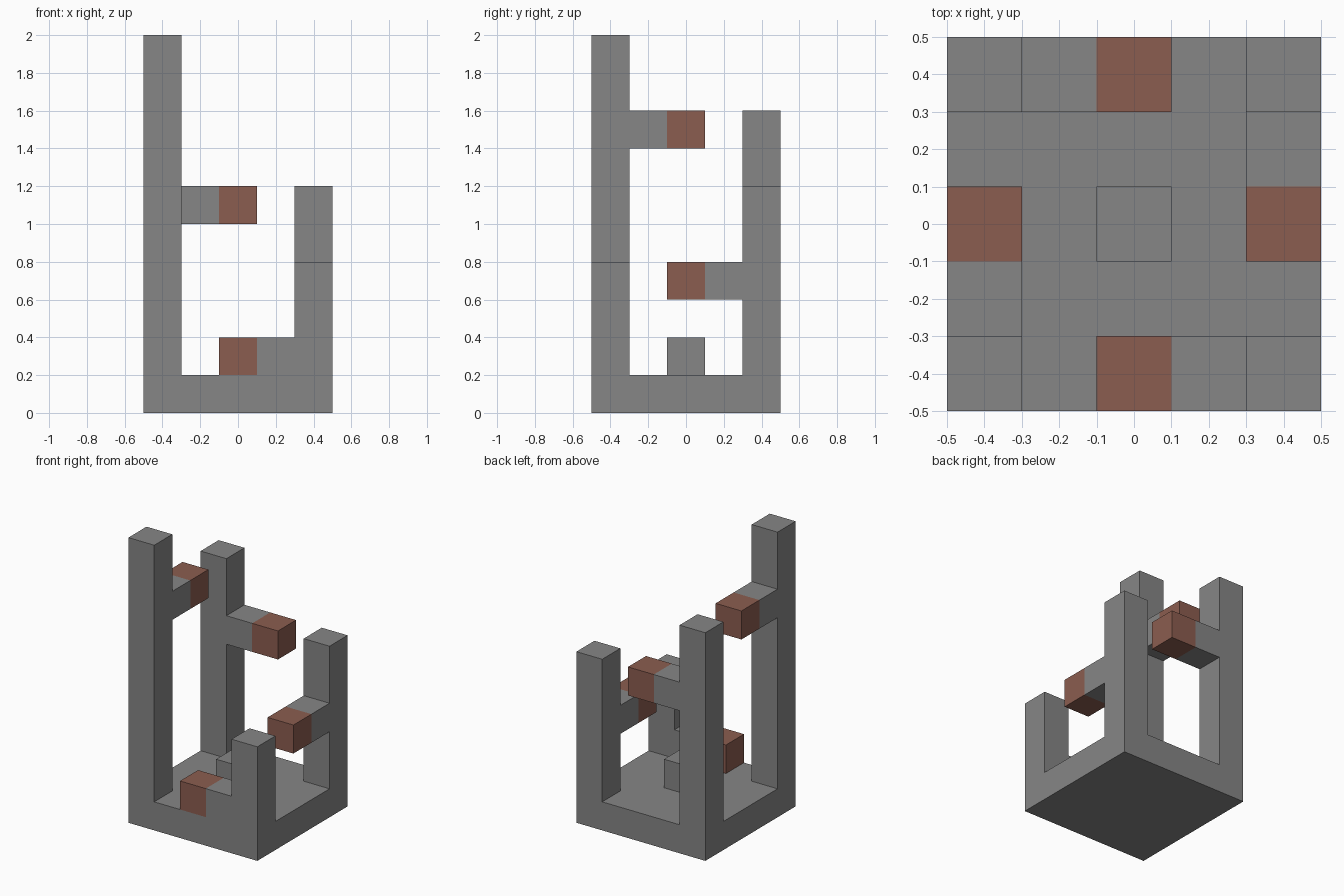
import bpy
import bmesh
from math import pi
from mathutils import Matrix, Vector

default = bpy.data.objects.get("Cube")
if default:
    bpy.data.objects.remove(default, do_unlink=True)


def make_material(name, colour):
    mat = bpy.data.materials.new(name)
    mat.use_nodes = True
    mat.diffuse_color = colour
    mat.node_tree.nodes["Principled BSDF"].inputs["Base Color"].default_value = colour
    return mat


grey = make_material("stone grey", (0.24, 0.24, 0.24, 1))
brown = make_material("clay brown", (0.26, 0.11, 0.08, 1))


def box(name, low, high, mat, turn=0, hidden=()):
    """Box between two corners, turned in quarter turns about z.
    Faces pointing along the hidden directions are left out where parts join."""
    low, high = Vector(low), Vector(high)
    bm = bmesh.new()
    bmesh.ops.create_cube(bm, size=1)
    bm.normal_update()
    joined = [f for f in bm.faces if any(f.normal.dot(Vector(d)) > 0.9 for d in hidden)]
    bmesh.ops.delete(bm, geom=joined, context='FACES_ONLY')
    bm.transform(Matrix.Rotation(turn * pi / 2, 4, 'Z')
                 @ Matrix.Translation((low + high) / 2)
                 @ Matrix.Diagonal((*(high - low), 1)))
    mesh = bpy.data.meshes.new(name)
    bm.to_mesh(mesh)
    bm.free()
    mesh.materials.append(mat)
    obj = bpy.data.objects.new(name, mesh)
    bpy.context.scene.collection.objects.link(obj)


DOWN, LEFT, RIGHT = (0, 0, -1), (1, 0, 0), (-1, 0, 0)
HALF, INNER, STEP = 0.5, 0.3, 0.1   # outer edge, post inner edge, half step width
THICK = 0.2

# Base slab and the low centre block
box("base", (-HALF, -HALF, 0), (HALF, HALF, THICK), grey)
box("centre_block", (-STEP, -STEP, THICK), (STEP, STEP, 2 * THICK), grey, hidden=[DOWN])

# Corner posts climbing around the base, each carrying an arm with a coloured step
sides = ["front", "left", "back", "right"]
for i, side in enumerate(sides):
    bottom = THICK + 0.4 * i
    top = bottom + THICK
    box(side + "_post", (INNER, -HALF, THICK), (HALF, -INNER, top + 0.4), grey, i, [DOWN])
    on_base = [DOWN] if i == 0 else []
    box(side + "_arm", (STEP, -HALF, bottom), (INNER, -INNER, top), grey, i,
        [LEFT, RIGHT] + on_base)
    box(side + "_step", (-STEP, -HALF, bottom), (STEP, -INNER, top), brown, i,
        [LEFT] + on_base)
